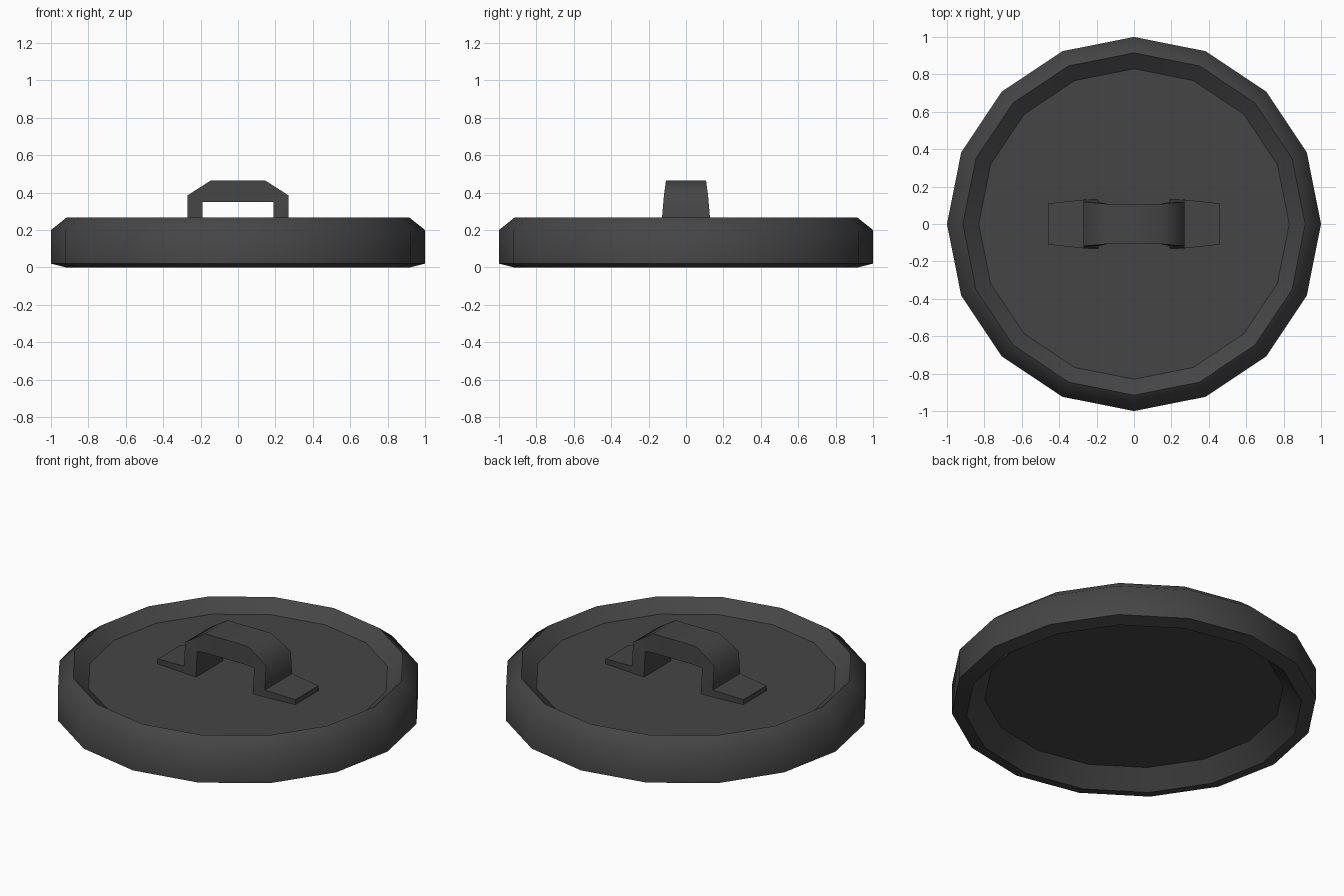
import bpy, bmesh, math

if "Cube" in bpy.data.objects:
    bpy.data.objects.remove(bpy.data.objects["Cube"])

dark = bpy.data.materials.new("dark_metal")
dark.diffuse_color = (0.06, 0.06, 0.06, 1)
dark.use_nodes = True
dark.node_tree.nodes["Principled BSDF"].inputs["Base Color"].default_value = dark.diffuse_color


def finish(bm, name, angle):
    bmesh.ops.recalc_face_normals(bm, faces=bm.faces[:])
    me = bpy.data.meshes.new(name)
    bm.to_mesh(me)
    bm.free()
    ob = bpy.data.objects.new(name, me)
    bpy.context.collection.objects.link(ob)
    me.materials.append(dark)
    bpy.ops.object.select_all(action='DESELECT')
    ob.select_set(True)
    bpy.context.view_layer.objects.active = ob
    bpy.ops.object.shade_smooth_by_angle(angle=math.radians(angle))
    for p in me.polygons:
        if len(p.vertices) > 4:
            p.use_smooth = False
    return ob


def skin(bm, loops):
    """Bridge successive vertex loops with quads and cap both ends."""
    rings = [[bm.verts.new(co) for co in loop] for loop in loops]
    n = len(rings[0])
    for a, b in zip(rings, rings[1:]):
        for i in range(n):
            j = (i + 1) % n
            bm.faces.new((a[i], a[j], b[j], b[i]))
    bm.faces.new(rings[0])
    bm.faces.new(rings[-1])


# Lid: 16-sided turned profile, raised rim above, hollow beneath
SIDES = 16
profile = [(0.83, 0.20), (0.915, 0.268), (1.0, 0.20), (1.0, 0.02),
           (0.92, 0.0), (0.82, 0.10)]
bm = bmesh.new()
skin(bm, [[(r * math.cos(math.tau * i / SIDES), r * math.sin(math.tau * i / SIDES), z)
           for i in range(SIDES)] for r, z in profile])
finish(bm, "lid", 55)

# Handle: rectangular section swept from foot tip to foot tip
# (outer x, outer z, inner x, inner z, half width)
half = [(0.46, 0.23, 0.46, 0.195, 0.11),
        (0.27, 0.245, 0.19, 0.195, 0.13),
        (0.27, 0.385, 0.19, 0.35, 0.118),
        (0.145, 0.465, 0.14, 0.35, 0.107)]
sections = [(1, s) for s in half] + [(-1, s) for s in reversed(half)]
bm = bmesh.new()
skin(bm, [[(k * ox, -w, oz), (k * ox, w, oz), (k * ix, w, iz), (k * ix, -w, iz)]
          for k, (ox, oz, ix, iz, w) in sections])
finish(bm, "handle", 65)
